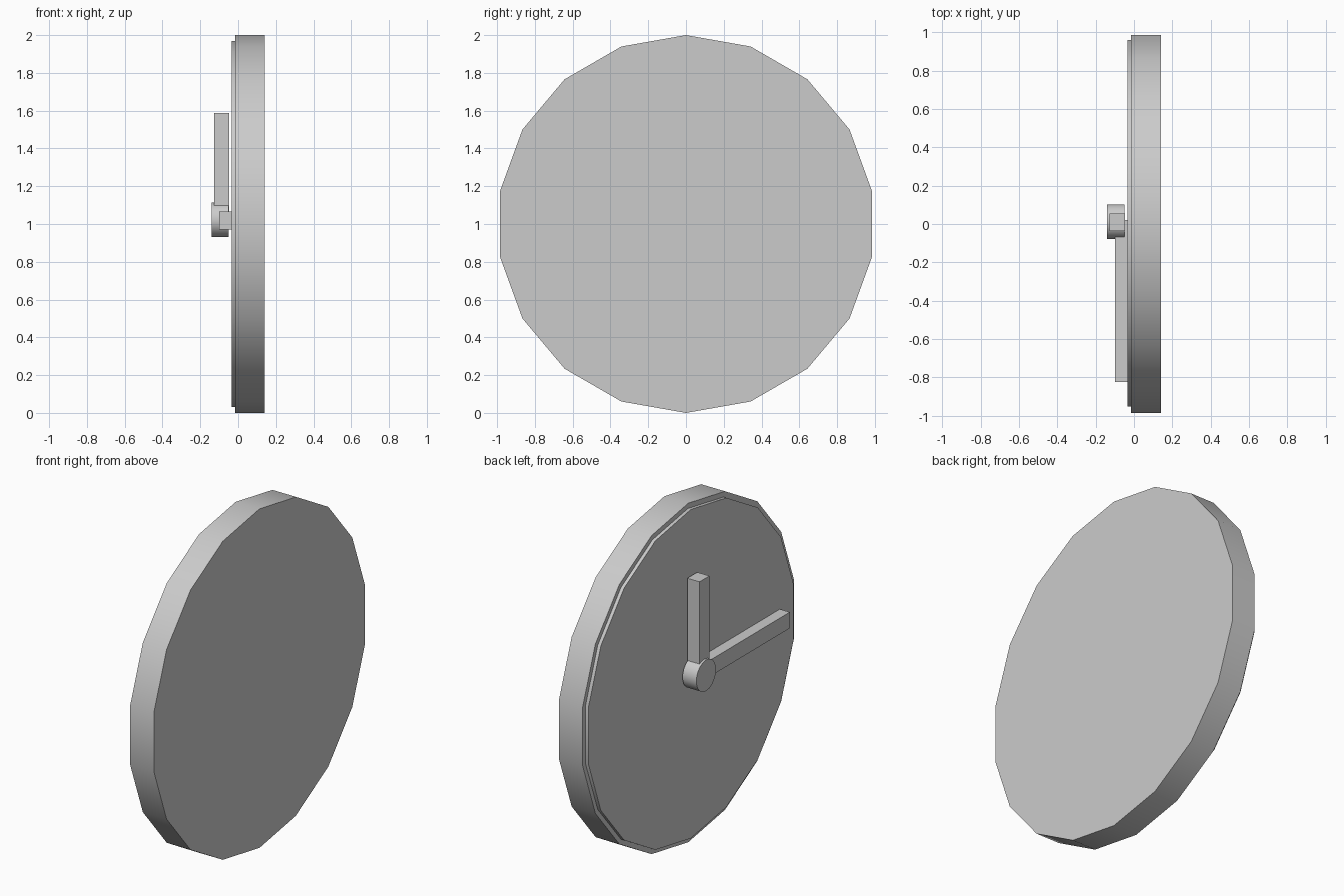
import bpy, math

if "Cube" in bpy.data.objects:
    bpy.data.objects.remove(bpy.data.objects["Cube"])

def disc(name, x0, x1, y, z, radius, sides=18):
    """Cylinder along x with a corner pointing straight up."""
    bpy.ops.mesh.primitive_cylinder_add(vertices=sides, radius=radius, depth=x1 - x0)
    ob = bpy.context.object
    ob.name = name
    # first corner lies on +y: turn it up to +z, axis along x
    for v in ob.data.vertices:
        a, b, c = v.co
        v.co = (c + (x0 + x1) / 2, a + y, b + z)
    bpy.ops.object.shade_smooth_by_angle(angle=math.radians(30))
    return ob

def box(name, lo, hi):
    bpy.ops.mesh.primitive_cube_add(size=1)
    ob = bpy.context.object
    ob.name = name
    for v in ob.data.vertices:
        v.co = [(l + h) / 2 + c * (h - l) for l, h, c in zip(lo, hi, v.co)]
    return ob

# Clock case and the slightly raised dial
disc("clock_case", -0.015, 0.14, 0, 1, 1.0)
disc("dial", -0.035, -0.015, 0.004, 1, 0.97)

# Hands and the hub that pins them
box("hour_hand", (-0.127, -0.037, 1.0), (-0.047, 0.055, 1.587))
box("minute_hand", (-0.10, -0.825, 0.97), (-0.034, 0.02, 1.065))
disc("hub", -0.14, -0.05, 0.012, 1.022, 0.092)
